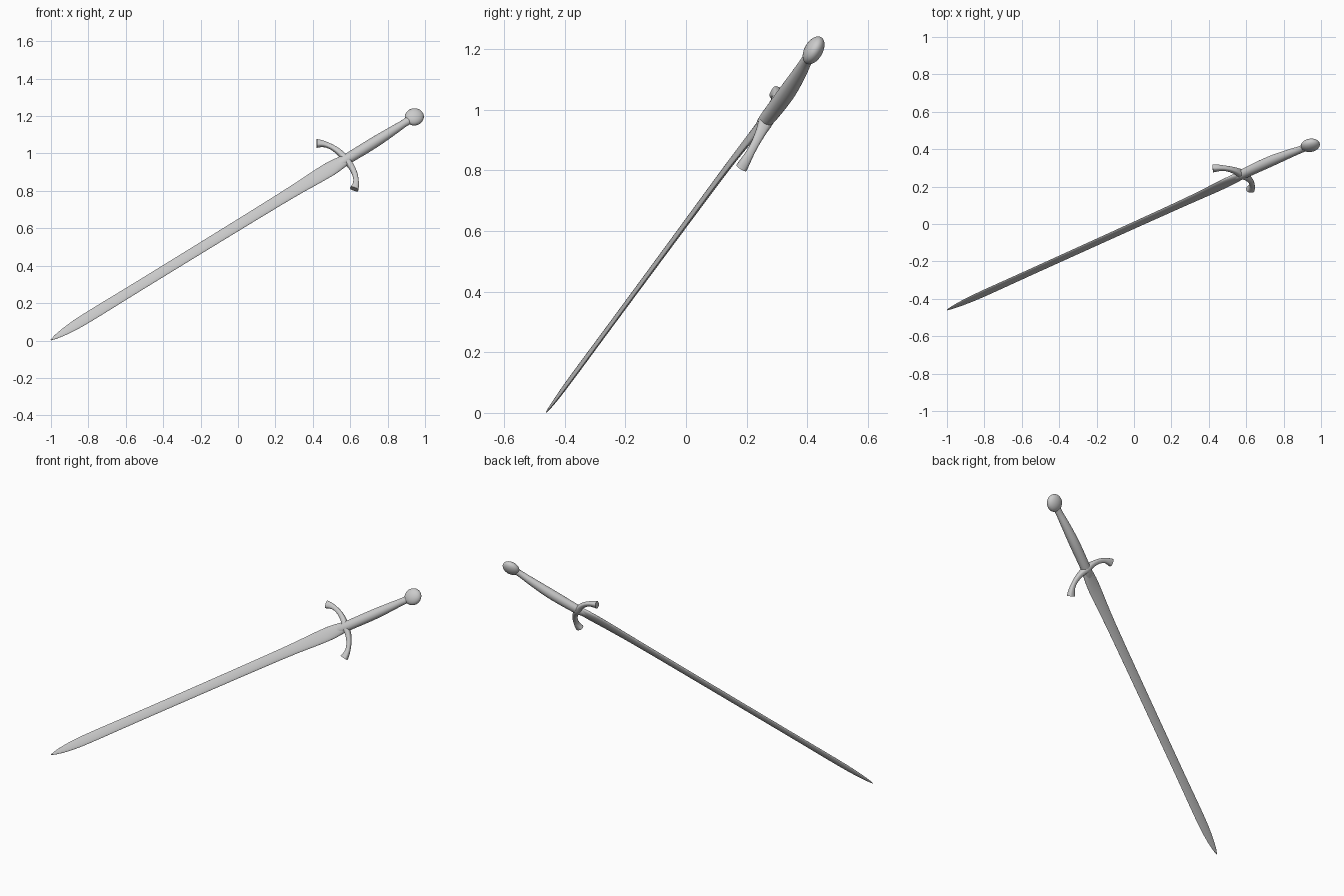
import bpy, bmesh
from math import sin, cos, pi, copysign
from mathutils import Vector, Matrix

if "Cube" in bpy.data.objects:
    bpy.data.objects.remove(bpy.data.objects["Cube"])

# Sword frame: local x = guard direction, y = blade thickness, z = tip to pommel
tip = Vector((-1.0, -0.46, 0.003))
u = (Vector((0.95, 0.424, 1.20)) - tip).normalized()
v = Vector((-0.575, 0.348, 0.741))
v = (v - u * v.dot(u)).normalized()
w = u.cross(v)
frame = Matrix.Translation(tip) @ Matrix((v, w, u)).transposed().to_4x4()


def smooth_rows(rows, steps):
    # Catmull-Rom interpolation between section rows
    rows = [Vector(r) for r in rows]
    out = []
    for i in range(len(rows) - 1):
        a, b, c, d = rows[max(i - 1, 0)], rows[i], rows[i + 1], rows[min(i + 2, len(rows) - 1)]
        for k in range(steps):
            t = k / steps
            out.append(0.5 * (2 * b + (c - a) * t + (2 * a - 5 * b + 4 * c - d) * t * t
                              + (3 * b - a - 3 * c + d) * t ** 3))
    return out + [rows[-1]]


def loft(name, rings, angle=40):
    bm = bmesh.new()
    loops = [[bm.verts.new(p) for p in ring] for ring in rings]
    n = len(loops[0])
    for a, b in zip(loops, loops[1:]):
        for i in range(n):
            j = (i + 1) % n
            bm.faces.new((a[i], a[j], b[j], b[i]))
    bm.faces.new(loops[0][::-1])
    bm.faces.new(loops[-1])
    bmesh.ops.recalc_face_normals(bm, faces=bm.faces)
    finish(name, bm, angle)


def finish(name, bm, angle):
    bm.transform(frame)
    me = bpy.data.meshes.new(name)
    bm.to_mesh(me)
    bm.free()
    ob = bpy.data.objects.new(name, me)
    bpy.context.collection.objects.link(ob)
    bpy.ops.object.select_all(action='DESELECT')
    ob.select_set(True)
    bpy.context.view_layer.objects.active = ob
    bpy.ops.object.shade_smooth_by_angle(angle=angle * pi / 180)


def outline(a, b, n=24, power=1.0):
    # rounded outline; power < 1 makes it boxier
    def f(x):
        return copysign(abs(x) ** power, x)
    return [(a * f(cos(2 * pi * i / n)), b * f(sin(2 * pi * i / n))) for i in range(n)]


# Blade: (position, half width, half thickness, thickness offset)
blade = [(0, .002, .002, 0), (.04, .013, .004, 0), (.12, .024, .006, 0),
         (.25, .030, .007, 0), (.60, .029, .007, 0), (1.20, .030, .008, 0),
         (1.60, .033, .009, 0), (1.80, .040, .010, -.002), (1.90, .040, .013, -.005),
         (2.0, .028, .020, -.009)]
loft("blade", [[(x, y + r[3], r[0]) for x, y in outline(r[1], r[2])]
               for r in smooth_rows([q for q in blade], 4)], 50)

# Grip: swells above the guard, tapers to the pommel
grip = [(1.93, .025, .015, -.007), (1.98, .029, .024, -.010), (2.06, .030, .027, -.012),
        (2.18, .030, .028, -.012), (2.30, .025, .023, -.007), (2.37, .021, .019, -.002),
        (2.42, .023, .018, 0)]
loft("grip", [[(x, y + r[3], r[0]) for x, y in outline(r[1], r[2])]
              for r in smooth_rows(grip, 4)])

# Crossguard: (across, along, half height, half depth) from middle to tip
half = [(0, 1.985, .018, .024), (.05, 1.984, .016, .018), (.095, 1.973, .014, .014),
        (.13, 1.955, .014, .014), (.153, 1.935, .018, .017), (.168, 1.915, .023, .019)]
path = smooth_rows([(-a, b, c, d) for a, b, c, d in half[:0:-1]] + half, 4)
rings = []
for i, p in enumerate(path):
    q0, q1 = path[max(i - 1, 0)], path[min(i + 1, len(path) - 1)]
    t = Vector((q1[0] - q0[0], q1[1] - q0[1])).normalized()
    rings.append([(p[0] - t.y * h, d - .012, p[1] + t.x * h)
                  for h, d in outline(p[2], p[3], 20, .7)])
loft("crossguard", rings, 45)

# Pommel: flattened ball
bm = bmesh.new()
bmesh.ops.create_uvsphere(bm, u_segments=32, v_segments=20, radius=1)
bm.transform(Matrix.Translation((0, 0, 2.444)) @ Matrix.Diagonal((.049, .030, .052, 1)))
finish("pommel", bm, 60)
